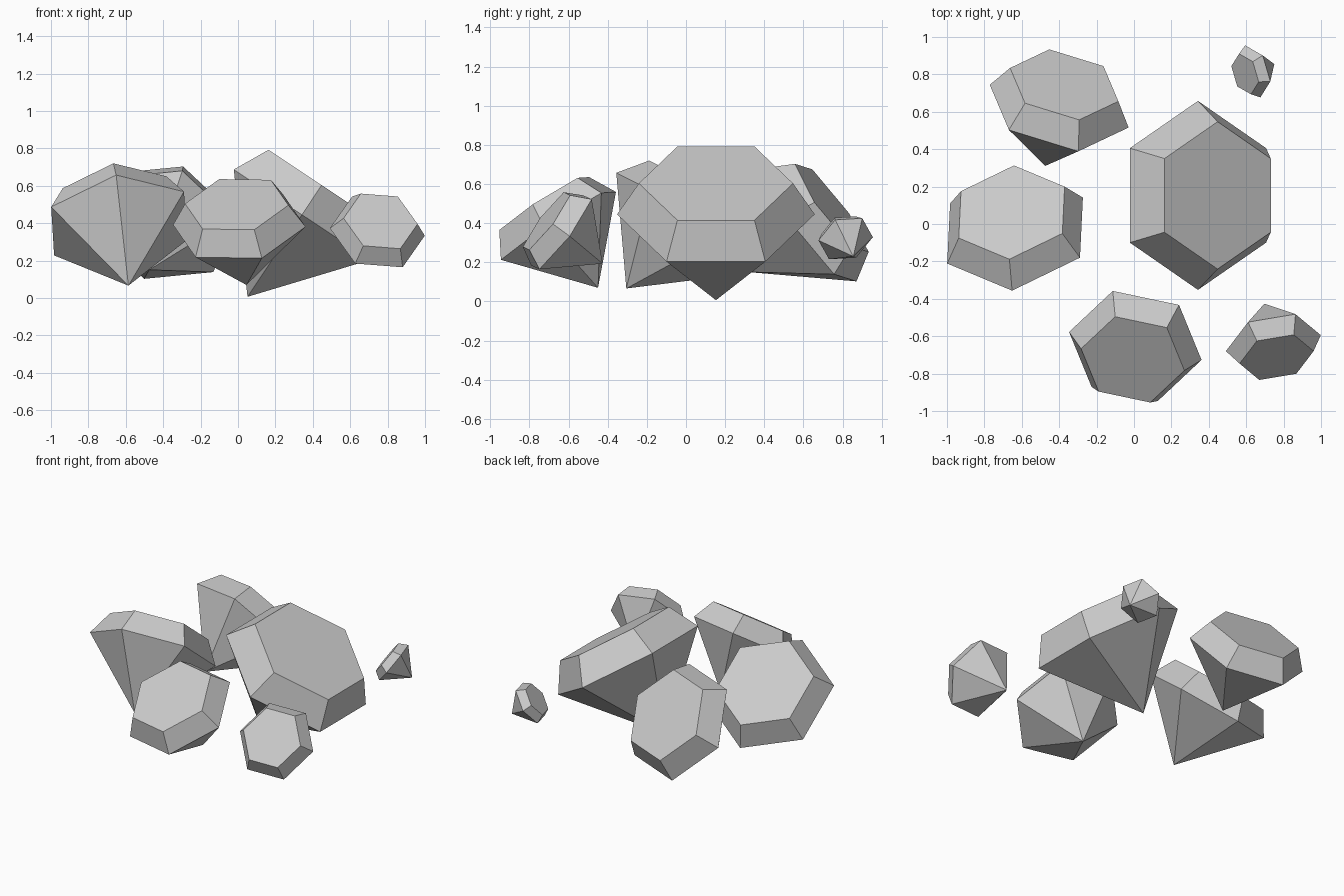
import bpy
from mathutils import Vector

if "Cube" in bpy.data.objects:
    bpy.data.objects.remove(bpy.data.objects["Cube"])

SIDES = 6
TABLE, CROWN, PAVILION = 0.78, 0.376, 1.043   # proportions relative to girdle radius


def gem(name, radius, centre, culet, corner):
    """Hexagonal cut gem: flat table, bevelled crown, pointed pavilion."""
    c = Vector(centre)
    axis = (c - Vector(culet)).normalized()
    u = Vector(corner)
    u = (u - axis * u.dot(axis)).normalized()
    v = axis.cross(u)

    def ring(r, h):
        import math
        angles = [2 * math.pi * i / SIDES for i in range(SIDES)]
        return [c + axis * h + (u * math.cos(a) + v * math.sin(a)) * r for a in angles]

    verts = ring(radius, 0) + ring(radius * TABLE, radius * CROWN)
    verts.append(c - axis * radius * PAVILION)
    faces = [tuple(range(SIDES, 2 * SIDES))]
    for i in range(SIDES):
        j = (i + 1) % SIDES
        faces.append((i, j, SIDES + j, SIDES + i))   # crown facet
        faces.append((j, i, 2 * SIDES))              # pavilion facet
    mesh = bpy.data.meshes.new(name)
    mesh.from_pydata(verts, [], faces)
    obj = bpy.data.objects.new(name, mesh)
    bpy.context.collection.objects.link(obj)
    return obj


# name, girdle radius, girdle centre, culet point, direction to one girdle corner
gem("large_gem", 0.505, (0.342, 0.153, 0.445), (0.05, 0.153, 0.005), (0, 1, 0))
gem("left_gem", 0.413, (-0.636, -0.035, 0.398), (-0.585, -0.31, 0.06), (-0.015, -0.325, 0.255))
gem("back_left_gem", 0.39, (-0.40, 0.63, 0.391), (-0.475, 0.31, 0.15), (0.103, -0.237, 0.291))
gem("front_gem", 0.362, (0.007, -0.652, 0.386), (0.045, -0.45, 0.07), (0.355, -0.075, -0.005))
gem("front_right_gem", 0.258, (0.745, -0.637, 0.353), (0.697, -0.426, 0.193), (0.255, 0.043, -0.02))
gem("small_gem", 0.145, (0.635, 0.816, 0.32), (0.75, 0.855, 0.23), (-0.04, 0.137, 0.008))
